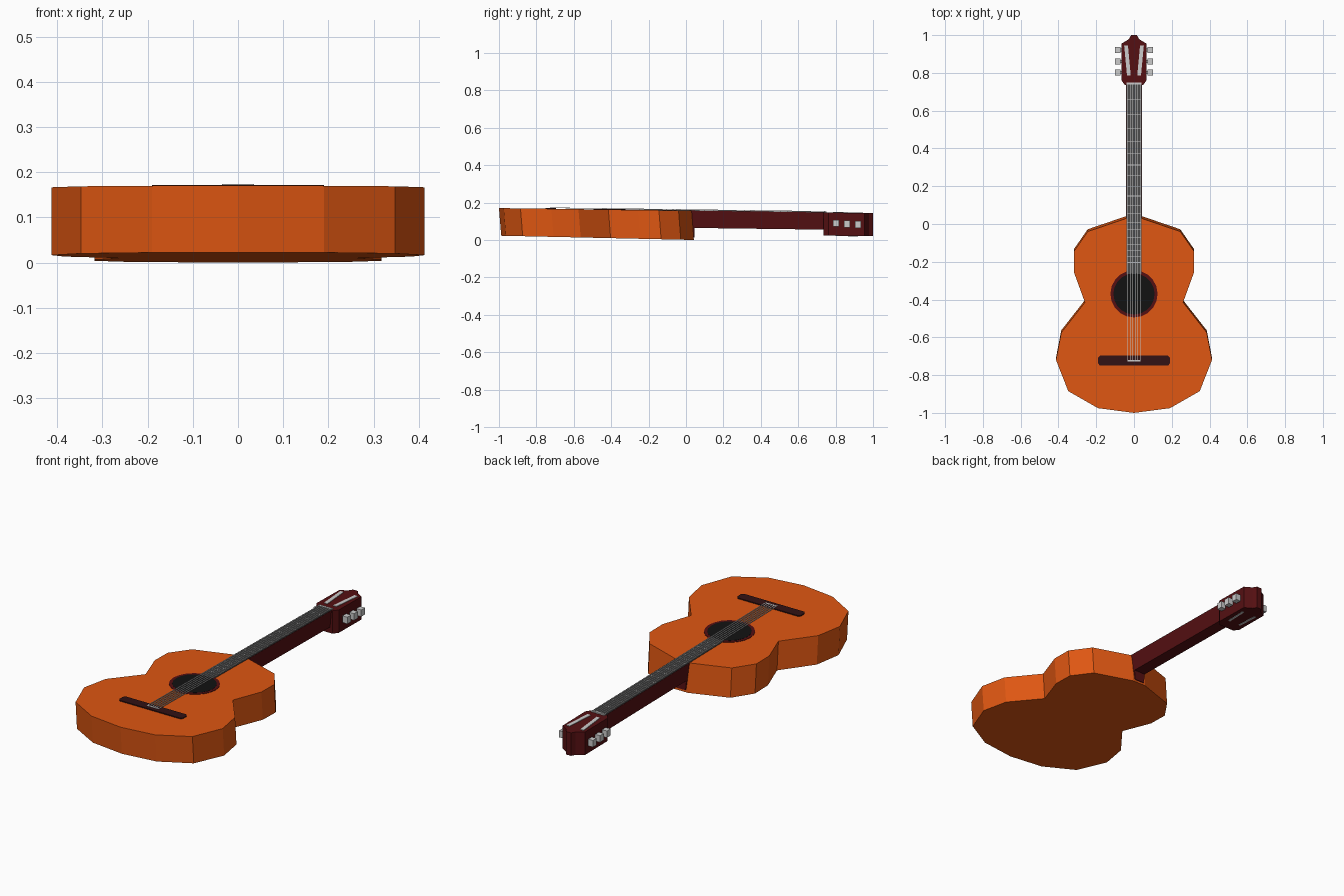
import bpy, bmesh, math

if "Cube" in bpy.data.objects:
    bpy.data.objects.remove(bpy.data.objects["Cube"])


def mat(name, rgb):
    m = bpy.data.materials.new(name)
    m.diffuse_color = (*rgb, 1)
    m.use_nodes = True
    m.node_tree.nodes["Principled BSDF"].inputs["Base Color"].default_value = m.diffuse_color
    return m


ORANGE = mat("orange_wood", (0.74, 0.095, 0.006))
RED = mat("dark_red_wood", (0.09, 0.005, 0.006))
BROWN = mat("bridge_brown", (0.032, 0.006, 0.007))
GREY = mat("fingerboard_grey", (0.07, 0.07, 0.07))
BLACK = mat("hole_black", (0.006, 0.006, 0.006))
SILVER = mat("silver", (0.6, 0.6, 0.6))


# The whole instrument lies slightly tilted: heights depend on y
def face(y):
    return 0.157 - 0.0135 * y


def back(y):
    return max(0.0, 0.0008 - 0.022 * y)


def prism(name, outline, top, bottom, m, shift=0.0, taper=1.0):
    """Flat-sided solid between two sloping surfaces over a plan outline."""
    bm = bmesh.new()
    up = [bm.verts.new((x, y, top(y))) for x, y in outline]
    lo = [bm.verts.new((x * taper, y + shift, bottom(y))) for x, y in outline]
    bm.faces.new(up)
    bm.faces.new(lo[::-1])
    n = len(up)
    for i in range(n):
        j = (i + 1) % n
        bm.faces.new((up[i], lo[i], lo[j], up[j]))
    bmesh.ops.recalc_face_normals(bm, faces=bm.faces)
    me = bpy.data.meshes.new(name)
    bm.to_mesh(me)
    bm.free()
    me.materials.append(m)
    ob = bpy.data.objects.new(name, me)
    bpy.context.collection.objects.link(ob)
    return ob


def plate(name, outline, m, low, high):
    return prism(name, outline, lambda y: face(y) + high, lambda y: face(y) + low, m)


def mirrored(half):
    return half + [(-x, y) for x, y in reversed(half) if x > 0]


def rect(x0, x1, y0, y1):
    return [(x0, y0), (x1, y0), (x1, y1), (x0, y1)]


def strip(x0, y0, x1, y1, w):
    return [(x0 - w, y0), (x0 + w, y0), (x1 + w, y1), (x1 - w, y1)]


def disc(r, cy, n):
    return [(r * math.cos(2 * math.pi * i / n), cy + r * math.sin(2 * math.pi * i / n))
            for i in range(n)]


# Body
body = mirrored([(0, -1.0), (0.19, -0.975), (0.348, -0.885), (0.413, -0.72),
                 (0.385, -0.575), (0.26, -0.415), (0.318, -0.255), (0.318, -0.145),
                 (0.245, -0.04), (0.04, 0.03)])
prism("body", body, face, back, ORANGE, shift=0.012)

# Sound hole and its ring
plate("sound_hole_ring", disc(0.125, -0.37, 20), RED, -0.002, 0.002)
plate("sound_hole", disc(0.109, -0.37, 20), BLACK, -0.002, 0.003)

# Bridge and saddle
plate("bridge", mirrored([(0.18, -0.75), (0.19, -0.738), (0.19, -0.708), (0.18, -0.696)]),
      BROWN, -0.002, 0.005)
plate("saddle", rect(-0.035, 0.035, -0.727, -0.719), SILVER, 0, 0.007)

# Neck, heel and fingerboard
prism("neck", rect(-0.042, 0.042, 0.0, 0.76), face,
      lambda y: 0.065 - 0.013 * y, RED, taper=0.8)
prism("heel", rect(-0.036, 0.036, 0.0, 0.045), lambda y: 0.08,
      lambda y: 0.012, RED, taper=0.8)
plate("fingerboard", strip(0, -0.265, 0, 0.74, 0.041), GREY, -0.002, 0.003)
plate("nut", rect(-0.04, 0.04, 0.738, 0.75), SILVER, -0.002, 0.006)

# Frets, spaced by the equal-tempered rule
for i in range(1, 19):
    y = 0.74 - 1.46 * (1 - 2 ** (-i / 12))
    plate("fret", rect(-0.038, 0.038, y - 0.0015, y + 0.0015), SILVER, 0.002, 0.004)

# Strings
for i in range(6):
    x = -0.033 + 0.0132 * i
    plate("string", strip(x, -0.722, x, 0.745, 0.0022), SILVER, 0.004, 0.007)

# Headstock
head = mirrored([(0.048, 0.735), (0.067, 0.762), (0.066, 0.955), (0.028, 0.978),
                 (0.015, 1.0)])
prism("headstock", head, face, lambda y: 0.035 - 0.015 * y, RED)

# Headstock string slots and tuning pegs on both sides
for s in (-1, 1):
    plate("head_slot", strip(s * 0.027, 0.785, s * 0.042, 0.945, 0.010),
          SILVER, -0.002, 0.003)
    prism("head_slot_underside", strip(s * 0.034, 0.80, s * 0.040, 0.92, 0.006),
          lambda y: 0.036 - 0.015 * y, lambda y: 0.033 - 0.015 * y, SILVER)
    for k, y in enumerate((0.802, 0.86, 0.92)):
        z = 0.089 - 0.003 * k
        prism("tuning_peg_shaft", rect(*sorted((s * 0.06, s * 0.075)), y - 0.008, y + 0.008),
              lambda _, z=z: z + 0.008, lambda _, z=z: z - 0.008, SILVER)
        prism("tuning_peg", rect(*sorted((s * 0.072, s * 0.101)), y - 0.016, y + 0.016),
              lambda _, z=z: z + 0.018, lambda _, z=z: z - 0.018, SILVER)
